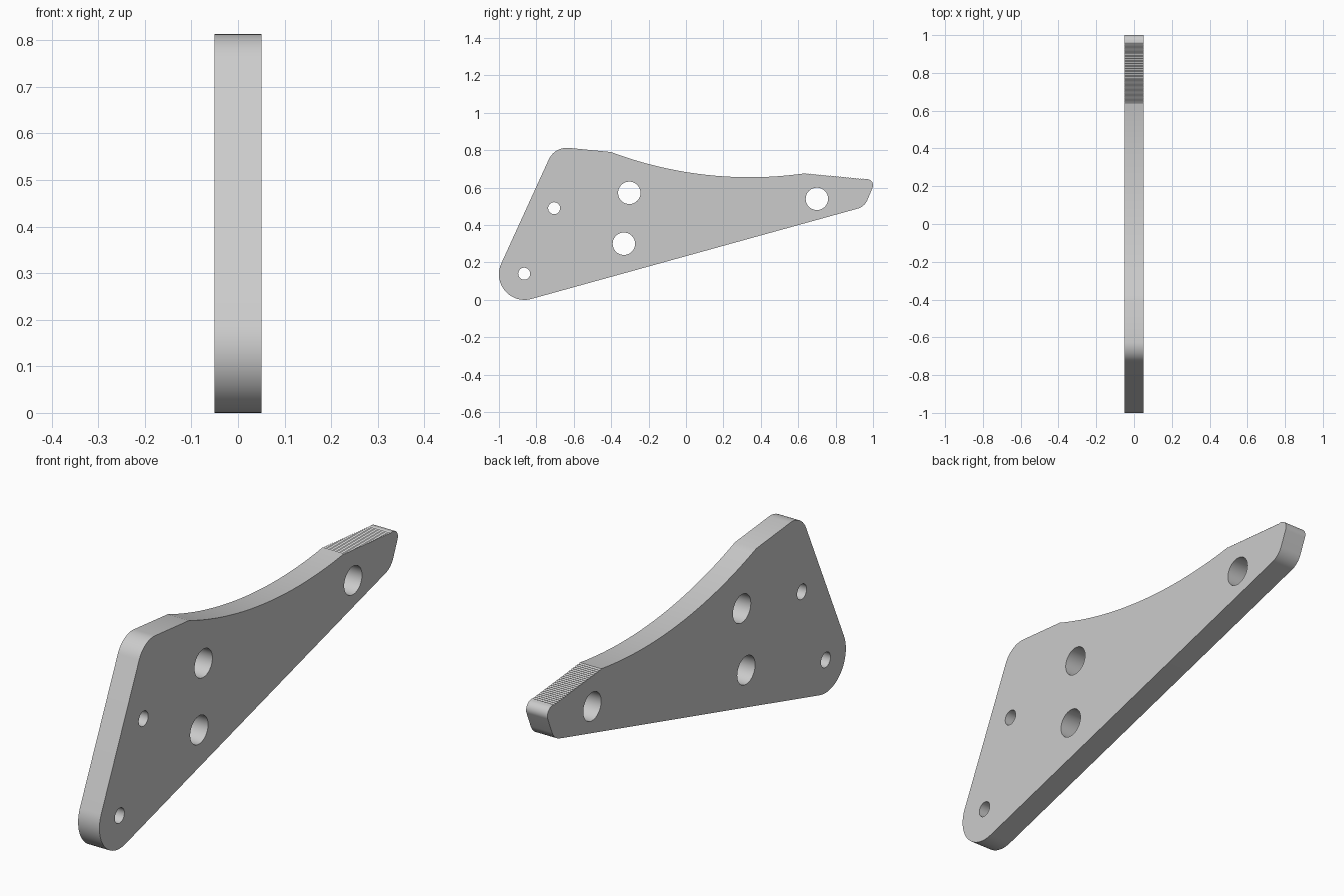
import bpy, bmesh, math
from mathutils import Vector, Matrix

if "Cube" in bpy.data.objects:
    bpy.data.objects.remove(bpy.data.objects["Cube"])

HALF_THICKNESS = 0.05


def fillet(before, corner, after, radius, steps=14):
    """Points of a rounded corner between two straight edges."""
    c = Vector(corner)
    u = (Vector(before) - c).normalized()
    v = (Vector(after) - c).normalized()
    half = u.angle(v) / 2
    centre = c + (u + v).normalized() * radius / math.sin(half)
    start = c + u * radius / math.tan(half) - centre
    end = c + v * radius / math.tan(half) - centre
    turn = start.angle_signed(end)
    return [centre + Matrix.Rotation(-turn * i / steps, 2) @ start
            for i in range(steps + 1)]


def sagging_arc(a, b, sag, steps=40):
    """Circular arc from a to b, hanging below the chord by sag."""
    a, b = Vector(a), Vector(b)
    chord = b - a
    radius = chord.length ** 2 / (8 * sag) + sag / 2
    normal = Vector((-chord.y, chord.x)).normalized()
    centre = (a + b) / 2 + normal * (radius - sag)
    half = math.asin(chord.length / 2 / radius)
    return [centre + Matrix.Rotation(half * (2 * i / steps - 1), 2) @ (-normal * radius)
            for i in range(steps + 1)]


def serration(a, b, teeth, depth):
    """Fine grip teeth cut into the edge from a to b."""
    a, b = Vector(a), Vector(b)
    inward = Vector(((b - a).y, -(b - a).x)).normalized() * depth
    return [a.lerp(b, i / (2 * teeth)) + inward * (i % 2)
            for i in range(1, 2 * teeth + 1)]


def circle(y, z, radius, steps=40):
    return [Vector((y + radius * math.cos(math.tau * i / steps),
                    z + radius * math.sin(math.tau * i / steps)))
            for i in range(steps)]


# Side outline, clockwise from the lower front corner
heel, shoulder = (-1.11, -0.0735), (-0.702, 0.82)
dip_start, dip_end = (-0.40, 0.79), (0.64, 0.677)
tip_top, tip_bottom = (1.015, 0.641), (0.955, 0.498)

outline = fillet(tip_bottom, heel, shoulder, 0.137, 24)
outline += fillet(heel, shoulder, dip_start, 0.107)
outline += sagging_arc(dip_start, dip_end, 0.066)
outline += serration(dip_end, (0.96, 0.647), 24, 0.004)
outline += fillet(dip_end, tip_top, tip_bottom, 0.033)
outline += fillet(tip_top, tip_bottom, heel, 0.08)

# Through holes: three large, two small
holes = [circle(y, z, 0.06) for y, z in ((-0.303, 0.572), (-0.332, 0.30), (0.70, 0.54))]
holes += [circle(y, z, 0.032) for y, z in ((-0.705, 0.49), (-0.865, 0.14))]

# Filled, extruded profile
curve = bpy.data.curves.new("plate_profile", "CURVE")
curve.dimensions = "2D"
curve.fill_mode = "BOTH"
curve.extrude = HALF_THICKNESS
for loop in [outline] + holes:
    spline = curve.splines.new("POLY")
    spline.points.add(len(loop) - 1)
    for point, p in zip(spline.points, loop):
        point.co = (p.x, p.y, 0, 1)
    spline.use_cyclic_u = True

plate = bpy.data.objects.new("bracket_plate", curve)
bpy.context.collection.objects.link(plate)
bpy.ops.object.select_all(action="DESELECT")
plate.select_set(True)
bpy.context.view_layer.objects.active = plate
bpy.ops.object.convert(target="MESH")
plate = bpy.context.object
plate.name = "bracket_plate"

# Stand the profile up in the side plane and weld it
mesh = plate.data
mesh.transform(Matrix(((0, 0, 1, 0), (1, 0, 0, 0), (0, 1, 0, 0), (0, 0, 0, 1))))
bm = bmesh.new()
bm.from_mesh(mesh)
bmesh.ops.remove_doubles(bm, verts=bm.verts, dist=0.0001)
bmesh.ops.recalc_face_normals(bm, faces=bm.faces)
bm.to_mesh(mesh)
bm.free()

# Plain grey metal
grey = bpy.data.materials.new("light_grey")
grey.use_nodes = True
colour = (0.6, 0.6, 0.6, 1)
grey.diffuse_color = colour
grey.node_tree.nodes["Principled BSDF"].inputs["Base Color"].default_value = colour
mesh.materials.clear()
mesh.materials.append(grey)

bpy.ops.object.shade_smooth_by_angle(angle=math.radians(25))
